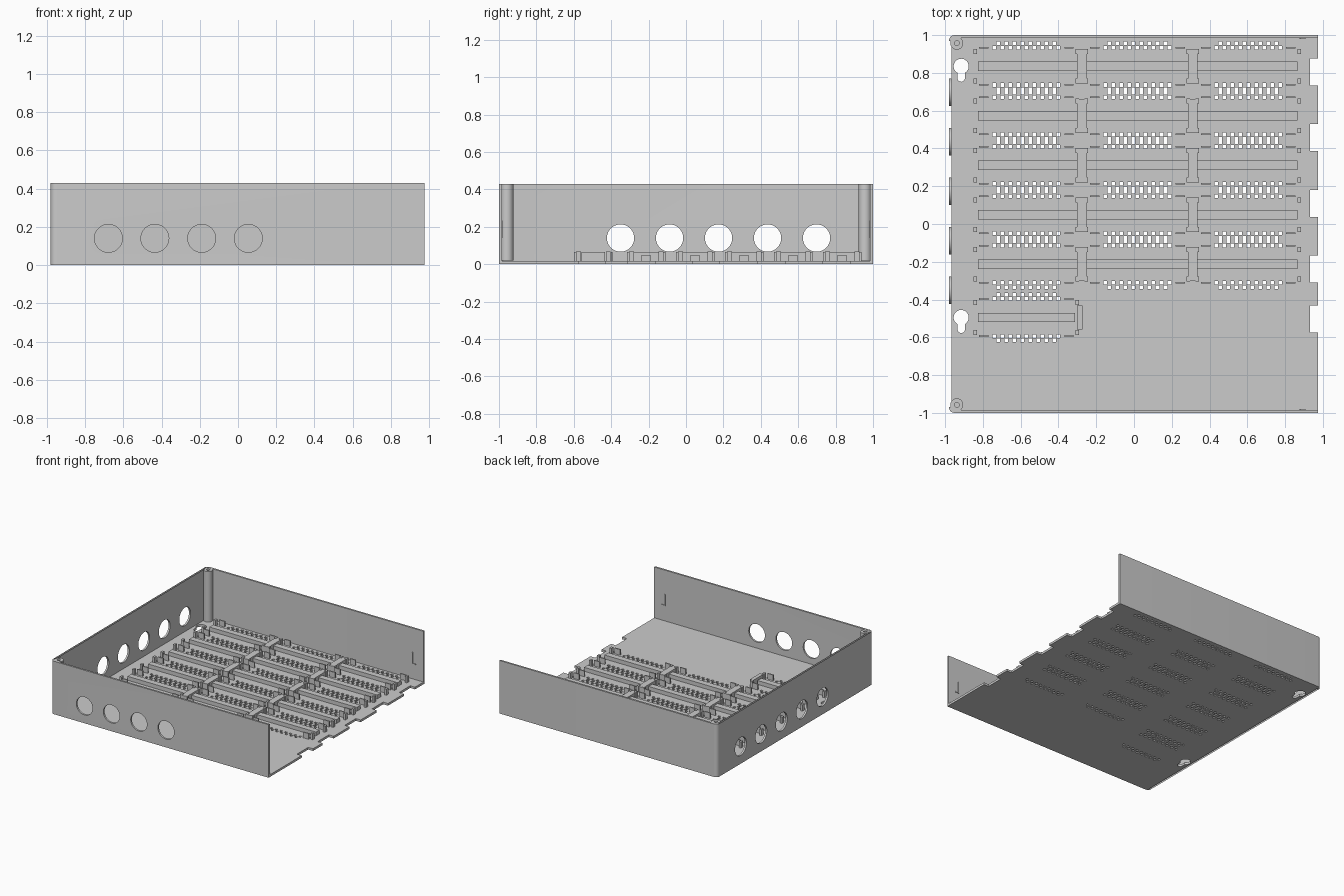
import bpy, bmesh, math
from mathutils import Vector, Matrix

cube = bpy.data.objects.get("Cube")
if cube:
    bpy.data.objects.remove(cube, do_unlink=True)

GREY = (0.6, 0.6, 0.6, 1)
grey = bpy.data.materials.new("plain grey")
grey.use_nodes = True
grey.diffuse_color = GREY
grey.node_tree.nodes["Principled BSDF"].inputs["Base Color"].default_value = GREY

FLOOR, HEIGHT, WALL, CORNER = 0.018, 0.43, 0.015, 0.03
LEFT, RIGHT = -0.98, 0.975


def box(bm, x0, x1, y0, y1, z0, z1):
    centre = Vector((x0 + x1, y0 + y1, z0 + z1)) / 2
    size = Matrix.Diagonal((x1 - x0, y1 - y0, z1 - z0, 1))
    bmesh.ops.create_cube(bm, size=1, matrix=Matrix.Translation(centre) @ size)


def rectangle(x0, x1, y0, y1):
    return [(x0, y0), (x1, y0), (x1, y1), (x0, y1)]


def arc(cx, cy, radius, start, end, steps):
    angles = [math.radians(start + (end - start) * i / steps) for i in range(steps + 1)]
    return [(cx + radius * math.cos(a), cy + radius * math.sin(a)) for a in angles]


def circle(cx, cy, radius):
    return arc(cx, cy, radius, 0, 360, 40)[:-1]


def plate(bm, loops, thickness, frame):
    """Add a flat plate: the first loop is its outline, the others are holes."""
    curve = bpy.data.curves.new("outline", "CURVE")
    curve.dimensions, curve.fill_mode, curve.extrude = "2D", "BOTH", thickness / 2
    for loop in loops:
        spline = curve.splines.new("POLY")
        spline.points.add(len(loop) - 1)
        for point, (x, y) in zip(spline.points, loop):
            point.co = (x, y, 0, 1)
        spline.use_cyclic_u = True
    obj = bpy.data.objects.new("outline", curve)
    bpy.context.collection.objects.link(obj)
    graph = bpy.context.evaluated_depsgraph_get()
    mesh = bpy.data.meshes.new_from_object(obj.evaluated_get(graph))
    mesh.transform(frame)
    bm.from_mesh(mesh)
    bpy.data.objects.remove(obj, do_unlink=True)
    bpy.data.curves.remove(curve)
    bpy.data.meshes.remove(mesh)
    bmesh.ops.remove_doubles(bm, verts=bm.verts, dist=0.0001)


def finish(bm, name, smooth=False):
    bmesh.ops.recalc_face_normals(bm, faces=bm.faces)
    mesh = bpy.data.meshes.new(name)
    bm.to_mesh(mesh)
    bm.free()
    mesh.materials.append(grey)
    obj = bpy.data.objects.new(name, mesh)
    bpy.context.collection.objects.link(obj)
    if smooth:
        bpy.ops.object.select_all(action="DESELECT")
        obj.select_set(True)
        bpy.context.view_layer.objects.active = obj
        bpy.ops.object.shade_smooth_by_angle(angle=math.radians(30))


# Layout of the bays: (column centre, row centre)
rows = [0.835, 0.573, 0.311, 0.049, -0.213]
last_row = -0.495
columns = [-0.57, 0.018, 0.605]
dividers = [-0.276, 0.311]
bays = [(x, y) for y in rows for x in columns] + [(columns[0], last_row)]

# Floor with edge notches, keyholes and staggered vents
cx, cy, inside = LEFT + CORNER, 1 - CORNER, CORNER - WALL
outline = [(RIGHT, WALL - 1)]
for y in (-0.503, -0.238, 0.108, 0.458, 0.805):
    outline += [(RIGHT, y - 0.072), (0.932, y - 0.072), (0.932, y + 0.072), (RIGHT, y + 0.072)]
outline += [(RIGHT, 1 - WALL)]
outline += arc(cx, cy, inside, 90, 180, 8) + arc(cx, -cy, inside, 180, 270, 8)
loops = [outline]
for y in (0.835, -0.495):
    loops.append(arc(-0.915, y, 0.04, -60, 240, 24) + arc(-0.915, y - 0.062, 0.02, 180, 360, 10))
for bay_x, bay_y in bays:
    for side in (-1, 1):
        for count, offset in ((9, 0.099), (8, 0.121)):
            for i in range(count):
                x = bay_x + (i - (count - 1) / 2) * 0.0425
                y = bay_y + side * offset
                loops.append(rectangle(x - 0.0095, x + 0.0095, y - 0.0095, y + 0.0095))
bm = bmesh.new()
plate(bm, loops, FLOOR, Matrix.Translation((0, 0, FLOOR / 2)))
finish(bm, "vented_floor", smooth=True)

# Walls: front, back and closed end, joined by rounded corners
front_holes = [circle(x, 0.14, 0.073) for x in (-0.678, -0.435, -0.19, 0.054)]
end_holes = [circle(-0.35 + i * 0.262, 0.14, 0.073) for i in range(5)]
long_side = rectangle(cx, RIGHT, 0, HEIGHT)
mid = 1 - WALL / 2
to_front = Matrix(((1, 0, 0, 0), (0, 0, -1, 0), (0, 1, 0, 0), (0, 0, 0, 1)))
to_end = Matrix(((0, 0, 1, 0), (1, 0, 0, 0), (0, 1, 0, 0), (0, 0, 0, 1)))
bm = bmesh.new()
plate(bm, [long_side] + front_holes, WALL, Matrix.Translation((0, -mid, 0)) @ to_front)
plate(bm, [long_side], WALL, Matrix.Translation((0, mid, 0)) @ to_front)
plate(bm, [rectangle(-cy, cy, 0, HEIGHT)] + end_holes, WALL,
      Matrix.Translation((LEFT + WALL / 2, 0, 0)) @ to_end)
for y, start in ((cy, 90), (-cy, 180)):
    ring = arc(cx, y, CORNER, start, start + 90, 8) + arc(cx, y, inside, start + 90, start, 8)
    plate(bm, [ring], HEIGHT, Matrix.Translation((0, 0, HEIGHT / 2)))
seams = [f for f in bm.faces if all(abs(v.co.x - cx) < 0.001 for v in f.verts)
         or all(abs(abs(v.co.y) - cy) < 0.001 for v in f.verts)]
bmesh.ops.delete(bm, geom=seams, context="FACES_ONLY")
finish(bm, "walls", smooth=True)

# Screw posts in the closed corners
for side, name in ((1, "back_screw_post"), (-1, "front_screw_post")):
    bm = bmesh.new()
    plate(bm, [circle(-0.938, side * 0.957, 0.034), circle(-0.938, side * 0.957, 0.013)],
          HEIGHT - FLOOR - 0.002, Matrix.Translation((0, 0, (HEIGHT + FLOOR) / 2)))
    finish(bm, name, smooth=True)

# Long support rails, one along each row
bm = bmesh.new()
for y in rows:
    edges = [-0.825] + [d + s * 0.026 for d in dividers for s in (-1, 1)] + [0.865]
    for x0, x1 in zip(edges[::2], edges[1::2]):
        box(bm, x0, x1, y - 0.024, y + 0.024, FLOOR - 0.004, 0.05)
box(bm, -0.825, -0.312, last_row - 0.024, last_row + 0.024, FLOOR - 0.004, 0.05)
finish(bm, "support_rails")

# Dividers between the bays, with an end stop for the short row
bm = bmesh.new()
for x in dividers:
    for y in rows:
        box(bm, x - 0.026, x + 0.026, y - 0.09, y + 0.09, FLOOR - 0.004, 0.064)
box(bm, -0.302, -0.272, last_row - 0.063, last_row + 0.063, FLOOR - 0.004, 0.064)
finish(bm, "bay_dividers")

# Corner clips and short retaining walls round every bay
clips, walls = bmesh.new(), bmesh.new()
for bay_x, bay_y in bays:
    for sx in (-1, 1):
        for sy in (-1, 1):
            x, y = bay_x + sx * 0.27, bay_y + sy * 0.079
            box(clips, x - 0.009, x + 0.009, y - 0.013, y + 0.013, FLOOR - 0.004, 0.068)
            x, y = bay_x + sx * 0.226, bay_y + sy * 0.098
            box(walls, x - 0.025, x + 0.025, y - 0.005, y + 0.005, FLOOR - 0.004, 0.064)
finish(clips, "corner_clips")
finish(walls, "retaining_walls")

# Small latch ridges inside the side walls at the open end
bm = bmesh.new()
for side in (-1, 1):
    y0, y1 = sorted((side * (1 - WALL - 0.005), side * (1 - WALL + 0.004)))
    box(bm, 0.875, 0.882, y0, y1, 0.14, 0.235)
    box(bm, 0.882, 0.908, y0, y1, 0.14, 0.147)
finish(bm, "latch_ridges")
